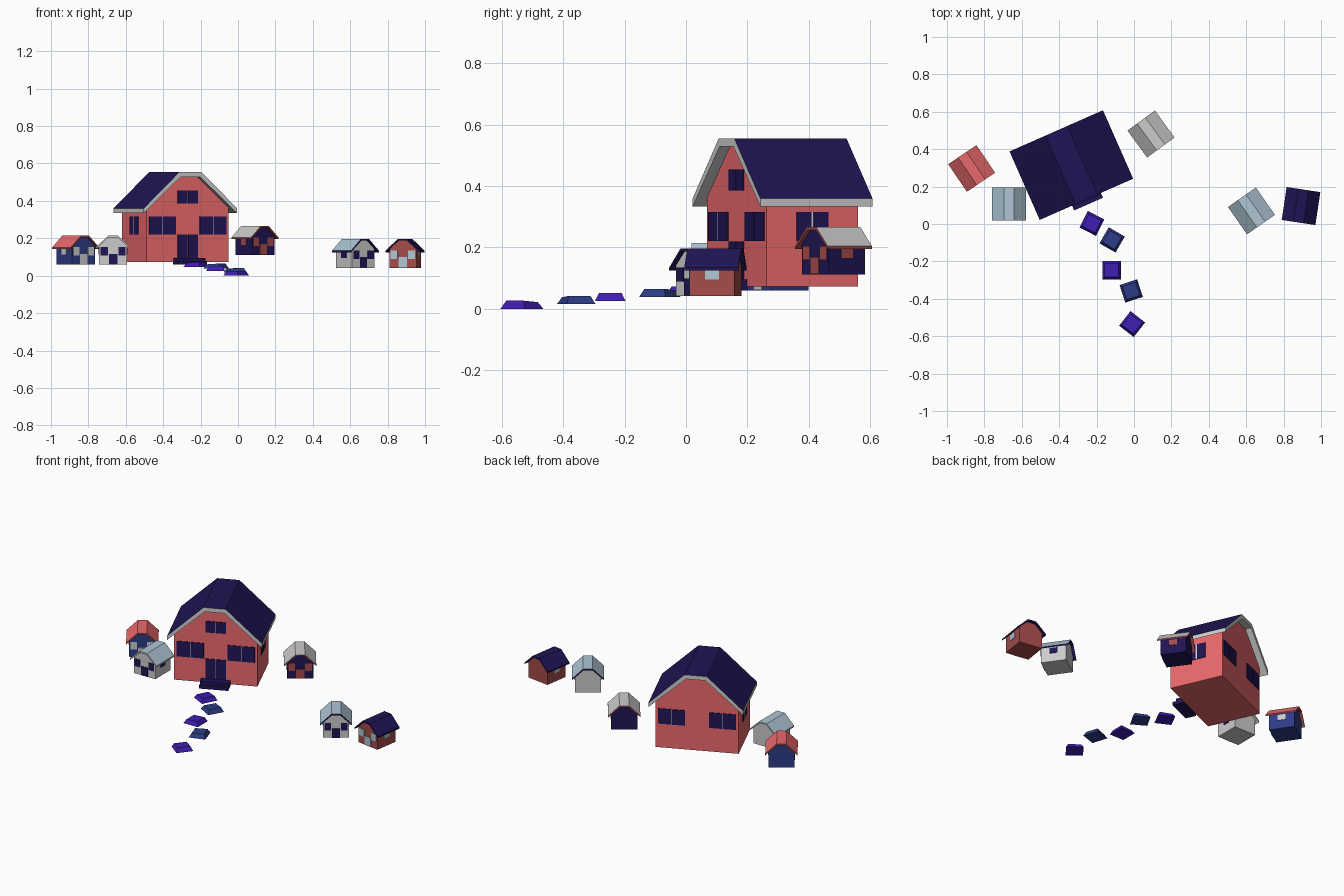
import bpy, bmesh
from math import radians
from mathutils import Matrix

if "Cube" in bpy.data.objects:
    bpy.data.objects.remove(bpy.data.objects["Cube"])

def mat(name, rgb):
    m = bpy.data.materials.new(name)
    m.diffuse_color = (*rgb, 1)
    m.use_nodes = True
    m.node_tree.nodes["Principled BSDF"].inputs["Base Color"].default_value = m.diffuse_color
    return m

RED = mat("salmon", (.82, .14, .15))
BRICK = mat("brick", (.38, .07, .07))
NAVY = mat("navy", (.014, .007, .09))
BLUE = mat("blue", (.026, .045, .24))
PURPLE = mat("purple", (.05, .012, .45))
SKY = mat("pale_blue", (.42, .56, .65))
GREY = mat("grey", (.6, .6, .6))

def finish(name, bm, mats, M):
    bmesh.ops.recalc_face_normals(bm, faces=bm.faces)
    me = bpy.data.meshes.new(name)
    bm.to_mesh(me)
    bm.free()
    for m in mats:
        me.materials.append(m)
    ob = bpy.data.objects.new(name, me)
    ob.matrix_world = M
    bpy.context.collection.objects.link(ob)
    return ob

def prism(name, pts, y0, y1, mats, M, top_edges=()):
    """Extrude an xz outline along y; the listed edges get the second material."""
    bm = bmesh.new()
    a = [bm.verts.new((x, y0, z)) for x, z in pts]
    b = [bm.verts.new((x, y1, z)) for x, z in pts]
    bm.faces.new(a)
    bm.faces.new(b[::-1])
    n = len(pts)
    for i in range(n):
        f = bm.faces.new((a[i], b[i], b[(i + 1) % n], a[(i + 1) % n]))
        f.material_index = 1 if i in top_edges else 0
    return finish(name, bm, mats, M)

def boxes(name, items, m, M):
    """Several boxes (centre, size) in one object."""
    bm = bmesh.new()
    for c, s in items:
        bmesh.ops.create_cube(bm, size=1, matrix=Matrix.Translation(c) @ Matrix.Diagonal((*s, 1)))
    return finish(name, bm, [m], M)

def shell(name, M, w, d, rw, rd, eave, top, flat, t, wall, roof, trim):
    """Clipped-gable walls and the folded roof slab over them."""
    fi, ti = flat - t * .3, top - t
    ei = eave - t
    h = ei + (rw / 2 - w / 2) / (rw / 2 - fi) * (ti - ei)
    prism(name + "_walls", [(-w/2, 0), (w/2, 0), (w/2, h), (fi, ti), (-fi, ti), (-w/2, h)],
          -d/2, d/2, [wall], M)
    r = rw / 2
    prism(name + "_roof", [(-r, eave), (-flat, top), (flat, top), (r, eave),
                           (r, ei), (fi, ti), (-fi, ti), (-r, ei)],
          -rd/2, rd/2, [trim, roof], M, (0, 1, 2))

def place(x, y, z, deg):
    return Matrix.Translation((x, y, z)) @ Matrix.Rotation(radians(deg), 4, 'Z')

# Main house
M = place(-.335, .315, .072, 23.8)
W, D, T = .48, .326, .008
shell("main_house", M, W, D, .546, .40, .288, .483, .064, .026, RED, NAVY, GREY)

def pair(cx, y, z, w, h):
    """Two panes side by side on a front or back wall."""
    p = w / 2 - .004
    return [((cx + s * w / 4, y, z), (p, T, h)) for s in (-1, 1)]

panes = pair(0, -D/2, .348, .12, .07)
for s in (-1, 1):
    for y in (-D/2, D/2):
        panes += pair(s * .147, y, .196, .16, .095)
    for k in (-1, 1):
        panes.append(((s * W/2, k * .03, .196), (T, .052, .095)))
boxes("main_windows", panes, NAVY, M)
boxes("window_bars", [((0, -D/2, .348), (.008, .005, .07))] +
      [((s * W/2, 0, .196), (.005, .008, .095)) for s in (-1, 1)] +
      [((s * .147, y, .196), (.008, .005, .095)) for s in (-1, 1) for y in (-D/2, D/2)], GREY, M)
boxes("front_door", pair(0, -D/2, .078, .12, .14), NAVY, M)
boxes("door_steps", [((0, -D/2 - .032, -.002), (.168, .066, .02)),
                     ((0, -D/2 - .022, .015), (.168, .044, .018))], NAVY, M)

# Small cottages: name, x, y, z, turn, walls, roof, trim, openings
cottages = [
    ("red_roof_cottage", -.868, .297, .06, 34, BLUE, RED, BRICK, GREY),
    ("near_left_cottage", -.668, .107, .06, 0, GREY, SKY, GREY, NAVY),
    ("pale_roof_cottage", .628, .07, .042, 35, GREY, SKY, NAVY, NAVY),
    ("right_end_cottage", .893, .096, .042, -8.6, BRICK, NAVY, NAVY, SKY),
    ("grey_roof_cottage", .091, .481, .112, 36, NAVY, GREY, BRICK, BRICK),
]
for name, x, y, z, a, wall, roof, trim, glass in cottages:
    M = place(x, y, z, a)
    shell(name, M, .148, .148, .182, .178, .092, .154, .027, .009, wall, roof, trim)
    fy = -.074
    items = [((0, fy, .029), (.046, .006, .056))]
    for s in (-1, 1):
        items.append(((s * .047, fy, .07), (.038, .006, .046)))
        items.append(((s * .074, 0, .07), (.006, .046, .034)))
    boxes(name + "_door_and_windows", items, glass, M)

# Stepping stones: x, y, base height, turn
stones = [(-.225, .003, .047, -27), (-.117, -.085, .039, -30), (-.12, -.247, .026, 0),
          (-.015, -.358, .016, 18), (-.01, -.535, 0, -38)]
for i, (x, y, z, a) in enumerate(stones):
    bm = bmesh.new()
    bmesh.ops.create_cone(bm, cap_ends=True, segments=4, radius1=.07, radius2=.052, depth=.024,
                          matrix=Matrix.Translation((0, 0, .012)) @ Matrix.Rotation(radians(45), 4, 'Z'))
    for v in bm.verts:  # slightly uneven top
        if v.co.z > .02:
            v.co.z += .06 * v.co.x
    finish(f"stepping_stone_{i + 1}", bm, [BLUE if i % 2 else PURPLE], place(x, y, z, a))
